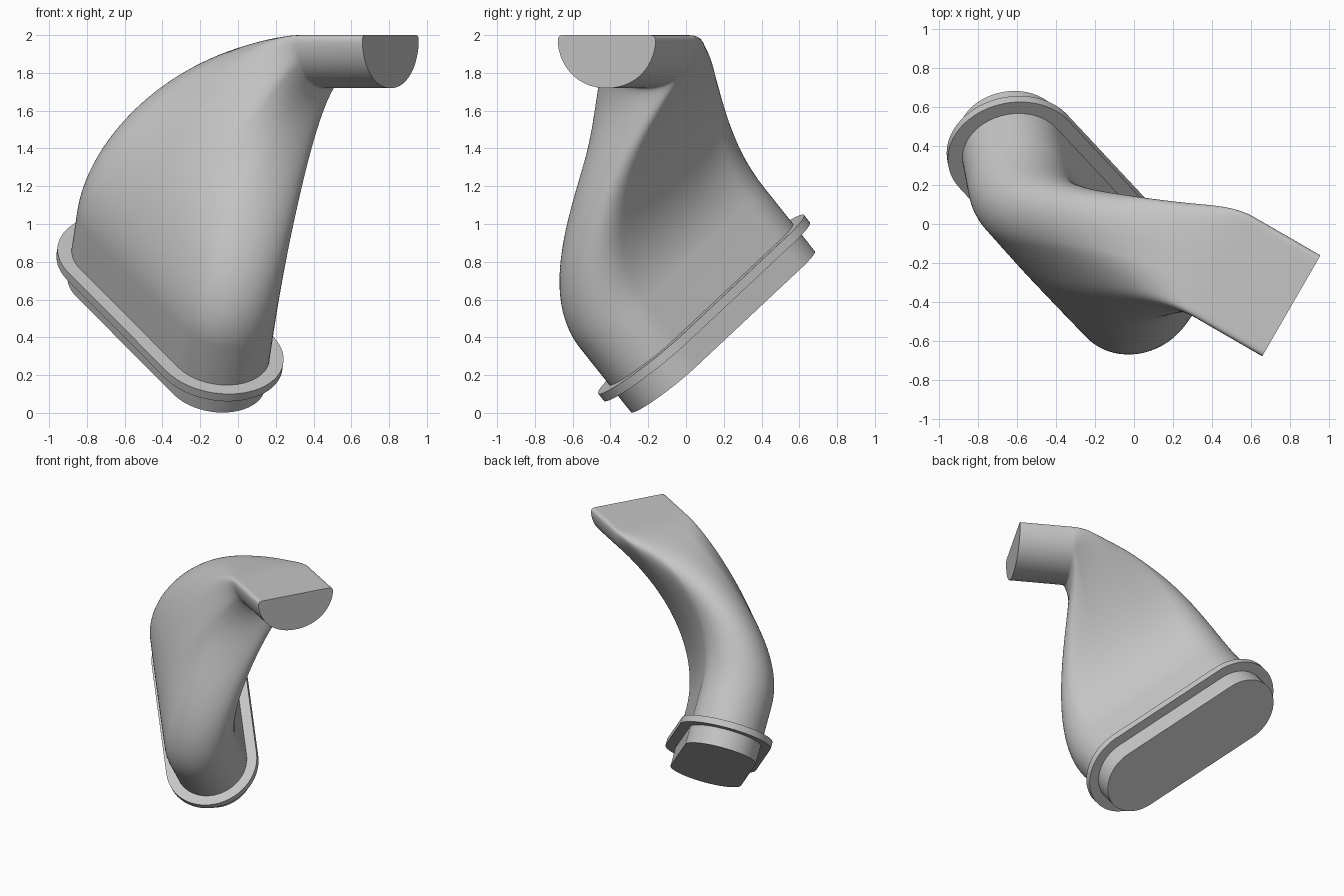
import bpy, bmesh, math
from mathutils import Vector

cube = bpy.data.objects.get("Cube")
if cube:
    bpy.data.objects.remove(cube, do_unlink=True)

mat = bpy.data.materials.new("plain grey")
mat.use_nodes = True
GREY = (0.56, 0.56, 0.56, 1)
mat.diffuse_color = GREY
mat.node_tree.nodes["Principled BSDF"].inputs["Base Color"].default_value = GREY

# Inlet frame: long axis, outward normal, short axis
AXIS = Vector((-0.563, 0.603, 0.565)).normalized()
NORMAL = Vector((0.12, -0.62, 0.775))
NORMAL = (NORMAL - AXIS * NORMAL.dot(AXIS)).normalized()
SIDE = AXIS.cross(NORMAL)
CENTRE = Vector((-0.357, 0.08, 0.575))
HALF, RADIUS = 0.46, 0.267

# Outlet frame: flat top edge centre, width direction, flow direction
OUT_TOP = Vector((0.8075, -0.42, 2.0))
OUT_SIDE = Vector((0.5, 0.866, 0))
OUT_DIR = Vector((0.866, -0.5, 0))
IN_STRAIGHT, OUT_STRAIGHT = 0.25, 0.4
SEAM = 0.13     # height on the slot sides that runs to the outlet corners
N = 64          # points per half outline
STEPS = 56


def slot_half(radius, straight):
    """Evenly spaced points up one straight side, round the end and back."""
    pts = []
    total = 2 * straight + math.pi * radius
    for i in range(N):
        s = total * i / N
        if s < straight:
            pts.append((radius, s))
        elif s > total - straight:
            pts.append((-radius, total - s))
        else:
            a = (s - straight) / radius
            pts.append((radius * math.cos(a), straight + radius * math.sin(a)))
    return pts


def stadium(radius):
    upper = [(x, y + SEAM) for x, y in slot_half(radius, HALF - SEAM)]
    lower = [(-x, SEAM - y) for x, y in slot_half(radius, HALF + SEAM)]
    return upper + lower


def half_round():
    """Flat-topped, round-bottomed outline with softened corners."""
    w, d = 0.303, 0.282
    pts = [(w * (1 - 2 * i / N), 0) for i in range(N)]
    for i in range(N):
        a = math.pi * i / N
        c = math.cos(a)
        pts.append((-w * math.copysign(abs(c) ** 0.95, c), -d * math.sin(a) ** 0.93))
    for _ in range(8):
        pts = [tuple((pts[i - 1][k] + 2 * pts[i][k] + pts[(i + 1) % len(pts)][k]) / 4
                     for k in (0, 1)) for i in range(len(pts))]
    return pts


def on_inlet(pts, depth):
    return [CENTRE + SIDE * x + AXIS * y + NORMAL * depth for x, y in pts]


def skin(name, rings):
    """Join matching rings into a closed solid."""
    bm = bmesh.new()
    rows = [[bm.verts.new(p) for p in ring] for ring in rings]
    count = len(rows[0])
    for a, b in zip(rows, rows[1:]):
        for i in range(count):
            j = (i + 1) % count
            bm.faces.new((a[i], a[j], b[j], b[i]))
    bm.faces.new(rows[0][::-1])
    bm.faces.new(rows[-1])
    bmesh.ops.recalc_face_normals(bm, faces=bm.faces)
    mesh = bpy.data.meshes.new(name)
    bm.to_mesh(mesh)
    bm.free()
    mesh.materials.append(mat)
    obj = bpy.data.objects.new(name, mesh)
    bpy.context.collection.objects.link(obj)
    bpy.ops.object.select_all(action='DESELECT')
    obj.select_set(True)
    bpy.context.view_layer.objects.active = obj
    bpy.ops.object.shade_smooth_by_angle(angle=math.radians(40))
    return obj


def smooth(t):
    t = min(1, max(0, t))
    return t * t * (3 - 2 * t)


# Duct body: straight inlet, swept bend, straight outlet
slot = stadium(RADIUS)
start = on_inlet(slot, IN_STRAIGHT)
end = [OUT_TOP + OUT_SIDE * x + Vector((0, 0, y)) for x, y in half_round()]
bend_end = [p - OUT_DIR * OUT_STRAIGHT for p in end]
rings = [on_inlet(slot, 0)]
for k in range(STEPS + 1):
    t = k / STEPS
    leave, arrive = t * (1 - t) ** 2, t * t * (t - 1)
    ring = []
    for (x, y), p, q in zip(slot, start, bend_end):
        # the upper side of the bend sweeps wider than the lower side
        high = smooth((0.15 + 0.5 * y / (HALF + RADIUS)) / 0.5)
        ring.append(p.lerp(q, smooth(t)) + NORMAL * leave * (1.75 - 0.25 * high)
                    + OUT_DIR * arrive * (0.25 + 2.1 * high))
    rings.append(ring)
rings.append(end)
skin("duct_body", rings)

# Flange plate and the spigot below it
flange = stadium(0.342)
skin("inlet_flange", [on_inlet(flange, -0.05), on_inlet(flange, 0)])
skin("inlet_spigot", [on_inlet(slot, -0.187), on_inlet(slot, -0.05)])
